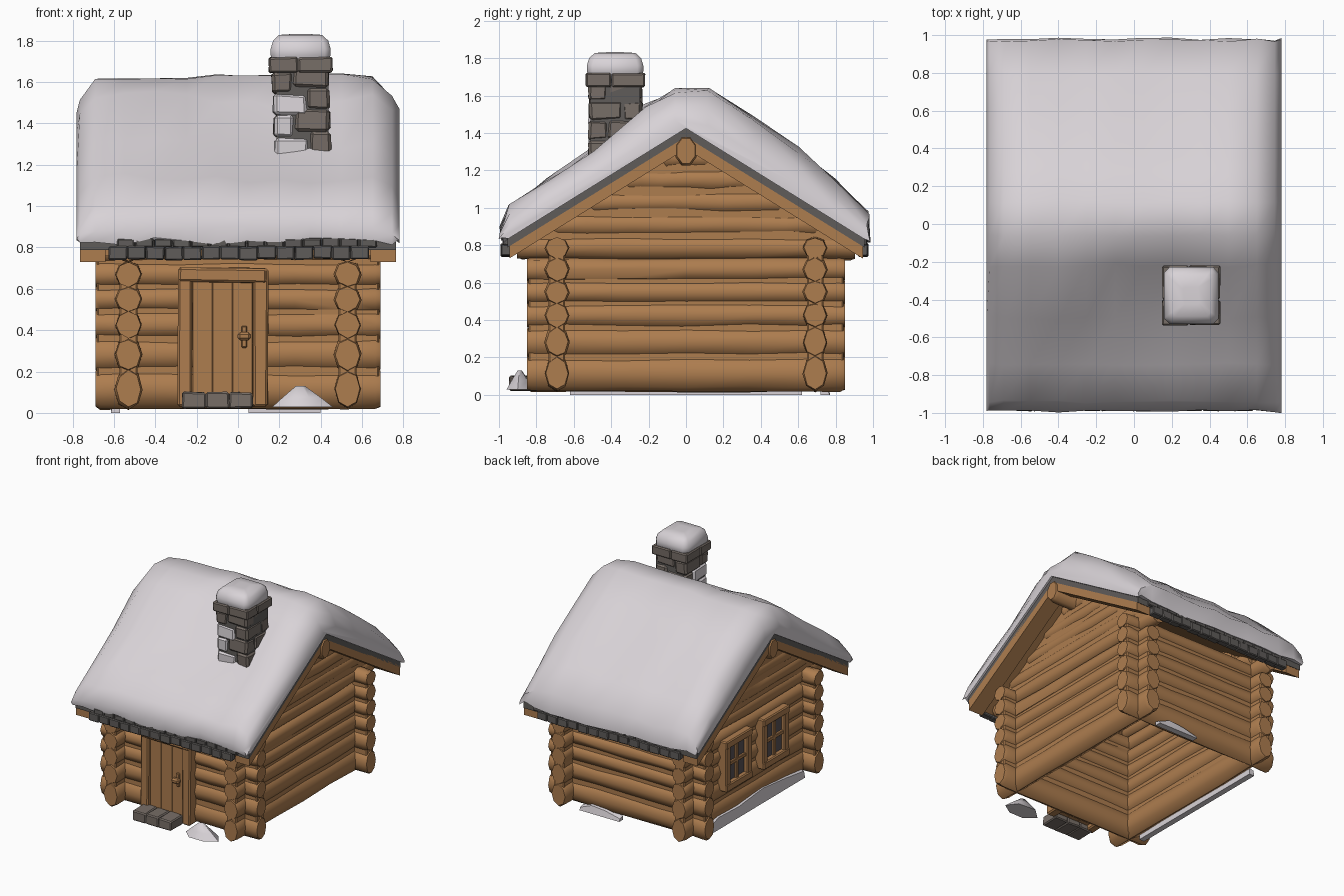
import bpy, bmesh, math, random
from mathutils import Vector

random.seed(4)
if "Cube" in bpy.data.objects:
    bpy.data.objects.remove(bpy.data.objects["Cube"], do_unlink=True)


def material(name, r, g, b):
    m = bpy.data.materials.new(name)
    m.use_nodes = True
    m.diffuse_color = (r, g, b, 1)
    for n in m.node_tree.nodes:
        if n.type == 'BSDF_PRINCIPLED':
            n.inputs["Base Color"].default_value = (r, g, b, 1)
            n.inputs["Roughness"].default_value = 0.9
    return m


WOOD = material("warm wood", 0.42, 0.205, 0.078)
SNOW = material("snow", 0.69, 0.65, 0.68)
STONE = material("chimney stone", 0.185, 0.155, 0.135)
SLATE = material("dark shingle", 0.115, 0.107, 0.102)
GLASS = material("window glass", 0.1, 0.085, 0.095)


def finish(name, bm, mat, angle=40):
    bmesh.ops.recalc_face_normals(bm, faces=bm.faces[:])
    me = bpy.data.meshes.new(name)
    bm.to_mesh(me)
    bm.free()
    me.materials.append(mat)
    ob = bpy.data.objects.new(name, me)
    bpy.context.collection.objects.link(ob)
    bpy.ops.object.select_all(action='DESELECT')
    ob.select_set(True)
    bpy.context.view_layer.objects.active = ob
    bpy.ops.object.shade_smooth_by_angle(angle=math.radians(angle))


def loft(name, rings, mat, angle=40):
    """Skin a list of equal point rings and cap both ends."""
    bm = bmesh.new()
    vs = [[bm.verts.new(p) for p in ring] for ring in rings]
    n = len(vs[0])
    for a, b in zip(vs, vs[1:]):
        for i in range(n):
            j = (i + 1) % n
            bm.faces.new((a[i], a[j], b[j], b[i]))
    bm.faces.new(vs[0])
    bm.faces.new(vs[-1])
    finish(name, bm, mat, angle)


def box(name, x0, x1, y0, y1, z0, z1, mat, bevel=0.008, jitter=0):
    bm = bmesh.new()
    bmesh.ops.create_cube(bm, size=1)
    for v in bm.verts:
        p = [(a + b) / 2 + c * (b - a) for a, b, c in zip((x0, y0, z0), (x1, y1, z1), v.co)]
        v.co = Vector(p) + Vector([random.uniform(-jitter, jitter) for _ in p])
    if bevel:
        bmesh.ops.bevel(bm, geom=bm.edges[:], offset=bevel, segments=1, affect='EDGES')
    finish(name, bm, mat, 30)


def log(name, axis, across, z0, z1, half, w=0.066):
    """Rough eight sided log along x or y."""
    zc, hz = (z0 + z1) / 2, (z1 - z0) / 2 * 1.08
    stations = [-half, -half + 0.025, -half * 0.75, -half * 0.4, 0,
                half * 0.4, half * 0.75, half - 0.025, half]
    rings = []
    for k, s in enumerate(stations):
        f = 0.9 if k in (0, len(stations) - 1) else random.uniform(0.96, 1.05)
        ring = []
        for i in range(8):
            a = math.tau * i / 8
            o, z = across + f * w * math.cos(a), zc + f * hz * math.sin(a)
            z = max(z + random.uniform(-0.005, 0.005), 0)
            ring.append((s, o, z) if axis == 'x' else (o, s, z))
        rings.append(ring)
    loft(name, rings, WOOD, 50)


# Log walls crossing at the corners, with fillers that close the grooves
levels = [0.025, 0.205, 0.36, 0.49, 0.61, 0.73, 0.84]
for z0, z1 in zip(levels, levels[1:]):
    for s, side in ((-1, "front"), (1, "back")):
        log(side + "_wall_log", 'x', s * 0.69, z0, z1, 0.69)
    for s, side in ((-1, "right"), (1, "left")):
        if z1 < 0.8:
            log(side + "_wall_log", 'y', s * 0.53, z0, z1, 0.85)
for s in (-1, 1):
    box("wall_filler", -0.682, 0.682, s * 0.69 - 0.044, s * 0.69 + 0.044, 0.06, 0.8, WOOD)
    box("wall_filler", s * 0.53 - 0.044, s * 0.53 + 0.044, -0.842, 0.842, 0.06, 0.7, WOOD)

# Gable logs and the plates behind them
slope = 0.62
for s, side in ((-1, "right"), (1, "left")):
    for i in range(5):
        z0 = 0.73 + i * 0.12
        log(side + "_gable_log", 'y', s * 0.53, z0, z0 + 0.12, (1.36 - z0 - 0.07) / slope, 0.06)
    tri = [(-0.9, 0.78), (0, 1.34), (0.9, 0.78)]
    loft(side + "_gable_plate", [[(s * x, y, z) for y, z in tri] for x in (0.52, 0.575)], WOOD)


# Roof layers
def chevron(name, x0, x1, apex, t, e, mat):
    sec = [(-e, apex - slope * e), (0, apex), (e, apex - slope * e),
           (e, apex - slope * e - t), (0, apex - t), (-e, apex - slope * e - t)]
    loft(name, [[(x, y, z) for y, z in sec] for x in (x0, x1)], mat, 30)


chevron("roof_boards", -0.66, 0.66, 1.385, 0.05, 0.93, WOOD)
chevron("shingle_layer", -0.765, 0.765, 1.43, 0.05, 0.955, SLATE)
for s in (-1, 1):
    chevron("gable_rafter", s * 0.64, s * 0.765, 1.395, 0.08, 0.945, WOOD)
ridge = [(0.062 * math.cos(math.tau * (i + 0.5) / 8), 0.085 * math.sin(math.tau * (i + 0.5) / 8))
         for i in range(8)]
loft("ridge_beam", [[(x, y * f, 1.305 + z * f) for y, z in ridge]
                    for x, f in ((-0.775, 0.85), (-0.75, 1), (0.75, 1), (0.775, 0.85))], WOOD, 50)

# Rows of shingle ends along both eaves
for s in (-1, 1):
    for i in range(14):
        x = -0.625 + i * 0.09
        d = random.uniform(-0.004, 0.004)
        box("eave_shingle", x, x + 0.089, s * 0.955 - 0.035, s * 0.955 + 0.02,
            0.742 + d, 0.806 + d, SLATE, 0.006, 0.002)
        box("upper_shingle", x + 0.04, x + 0.125, s * 0.95 - 0.03, s * 0.95 + 0.02,
            0.8, 0.845 + d, SLATE, 0.006, 0.002)

# Snow blanket on the roof, hollowed around the chimney
top = [(-0.98, 0.822), (-0.992, 0.9), (-0.94, 1.01), (-0.74, 1.145), (-0.5, 1.315), (-0.22, 1.55),
       (-0.06, 1.625), (0.12, 1.625), (0.36, 1.48), (0.6, 1.31), (0.8, 1.14), (0.975, 0.97), (0.98, 0.822)]
under = [(0.95, 0.835), (0, 1.425), (-0.95, 0.835)]
rings = []
xs = [-0.78, -0.765, -0.69, -0.55, -0.4, -0.25, -0.1, 0.05, 0.2, 0.35, 0.5, 0.65, 0.745, 0.78]
keep = {0: 0.25, 1: 0.55, 2: 0.92, 11: 0.97, 12: 0.65, 13: 0.25}
for k, x in enumerate(xs):
    ring = []
    hollow = max(0, 1 - abs(x - 0.2) / 0.6)
    for i, (y, z) in enumerate(top):
        base = 1.44 - 0.625 * abs(y)
        z = base + (z - base) * keep.get(k, 1)
        z -= hollow * {3: 0.03, 4: 0.055, 5: 0.07}.get(i, 0)
        edge = i in (0, len(top) - 1)
        z += random.uniform(-0.016, 0.03) if edge else random.uniform(-0.017, 0.017)
        ring.append((x, y + random.uniform(-0.01, 0.008), z))
    rings.append(ring + [(x, y, z) for y, z in under])
loft("roof_snow", rings, SNOW, 50)

# Chimney of staggered stones
box("chimney_core", 0.187, 0.437, -0.51, -0.245, 1.05, 1.68, SLATE, 0)
z = 1.12
for c in range(5):
    h = 0.106
    xm, ym = 0.31 + (0.035 if c % 2 else -0.03), -0.38 + (0.04 if c % 2 else -0.04)
    lean = -0.004 * c
    for i, (x0, x1) in enumerate(((0.18, xm), (xm, 0.452))):
        for j, (y0, y1) in enumerate(((-0.52, ym), (ym, -0.235))):
            snowy = (i, j) == (0, 0) and c in (1, 2, 3)
            lift = 0.03 * i
            box("chimney_stone", x0 + lean, x1 + lean, y0, y1,
                z + lift, z + lift + h, SNOW if snowy else STONE, 0.015, 0.006)
    z += h
for x0, x1 in ((0.15, 0.29), (0.291, 0.457)):
    for y0, y1 in ((-0.535, -0.4), (-0.399, -0.22)):
        box("chimney_cap_stone", x0, x1, y0, y1, 1.645, 1.72, STONE, 0.008, 0.003)


# Stacked, shrinking outlines for heaps of snow
def heap(name, outline, cx, cy, layers):
    loft(name, [[(cx + (x - cx) * f, cy + (y - cy) * f, z) for x, y in outline]
                for f, z in layers], SNOW, 60)


cap = [(0.158, -0.5), (0.19, -0.53), (0.42, -0.53), (0.448, -0.5),
       (0.448, -0.26), (0.42, -0.228), (0.19, -0.228), (0.158, -0.26)]
heap("chimney_snow", cap, 0.303, -0.38,
     [(0.9, 1.69), (1, 1.73), (1, 1.76), (0.92, 1.8), (0.72, 1.828), (0.3, 1.832)])
mound = [(0.165, -0.89), (0.24, -0.96), (0.37, -0.96), (0.46, -0.9), (0.4, -0.82), (0.25, -0.81)]
heap("front_mound", mound, 0.3, -0.89, [(1, 0.028), (0.62, 0.075), (0.15, 0.13)])

# Door with frame, planks and handle
for i in range(3):
    x = -0.22 + i * 0.0967
    box("door_plank", x, x + 0.0965, -0.79, -0.74, 0.06, 0.635, WOOD, 0.003)
box("door_post", -0.292, -0.218, -0.815, -0.7, 0.03, 0.7, WOOD, 0.01, 0.004)
box("door_post", 0.07, 0.145, -0.815, -0.7, 0.03, 0.7, WOOD, 0.01, 0.004)
box("door_lintel", -0.285, 0.14, -0.82, -0.7, 0.632, 0.7, WOOD, 0.01, 0.004)
box("handle_plate", 0.016, 0.044, -0.805, -0.78, 0.315, 0.42, WOOD, 0.005)
box("handle_knob", -0.002, 0.062, -0.845, -0.8, 0.35, 0.39, WOOD, 0.012)

# Door step of three stones
for i in range(3):
    x = -0.27 + i * 0.114
    box("step_stone", x, x + 0.1135, -0.945, -0.79, 0.022, 0.1, STONE, 0.008, 0.003)

# Two windows in the right gable wall
for yc in (-0.22, 0.25):
    zc, w, h = 0.48, 0.165, 0.2
    for s in (-1, 1):
        y, zz = yc + s * (w - 0.03), zc + s * (h - 0.03)
        box("window_side", -0.645, -0.56, y - 0.03, y + 0.03, zc - h, zc + h, WOOD, 0.008)
        box("window_rail", -0.65, -0.56, yc - w, yc + w, zz - 0.03, zz + 0.03, WOOD, 0.008)
    box("window_pane", -0.612, -0.604, yc - w + 0.05, yc + w - 0.05, zc - h + 0.05, zc + h - 0.05, GLASS, 0)
    box("window_upright", -0.63, -0.6, yc - 0.014, yc + 0.014, zc - h + 0.04, zc + h - 0.04, WOOD, 0.004)
    box("window_crossbar", -0.63, -0.6, yc - w + 0.04, yc + w - 0.04, zc - 0.014, zc + 0.014, WOOD, 0.004)


# Thin snow drifts against the walls
def drift(name, axis, at, out, spans):
    rings = []
    for s, h in spans:
        sec = [(at, 0), (at + out, 0), (at + out * 0.8, h), (at, h + 0.01)]
        rings.append([(o, s, z) if axis == 'y' else (s, o, z) for o, z in sec])
    loft(name, rings, SNOW, 60)


drift("right_drift", 'y', -0.57, -0.045,
      [(-0.62, 0.05), (-0.4, 0.08), (-0.1, 0.11), (0.2, 0.08), (0.45, 0.09), (0.62, 0.04)])
drift("back_drift", 'x', 0.72, 0.05, [(0.05, 0.02), (0.18, 0.05), (0.3, 0.06), (0.4, 0.02)])
